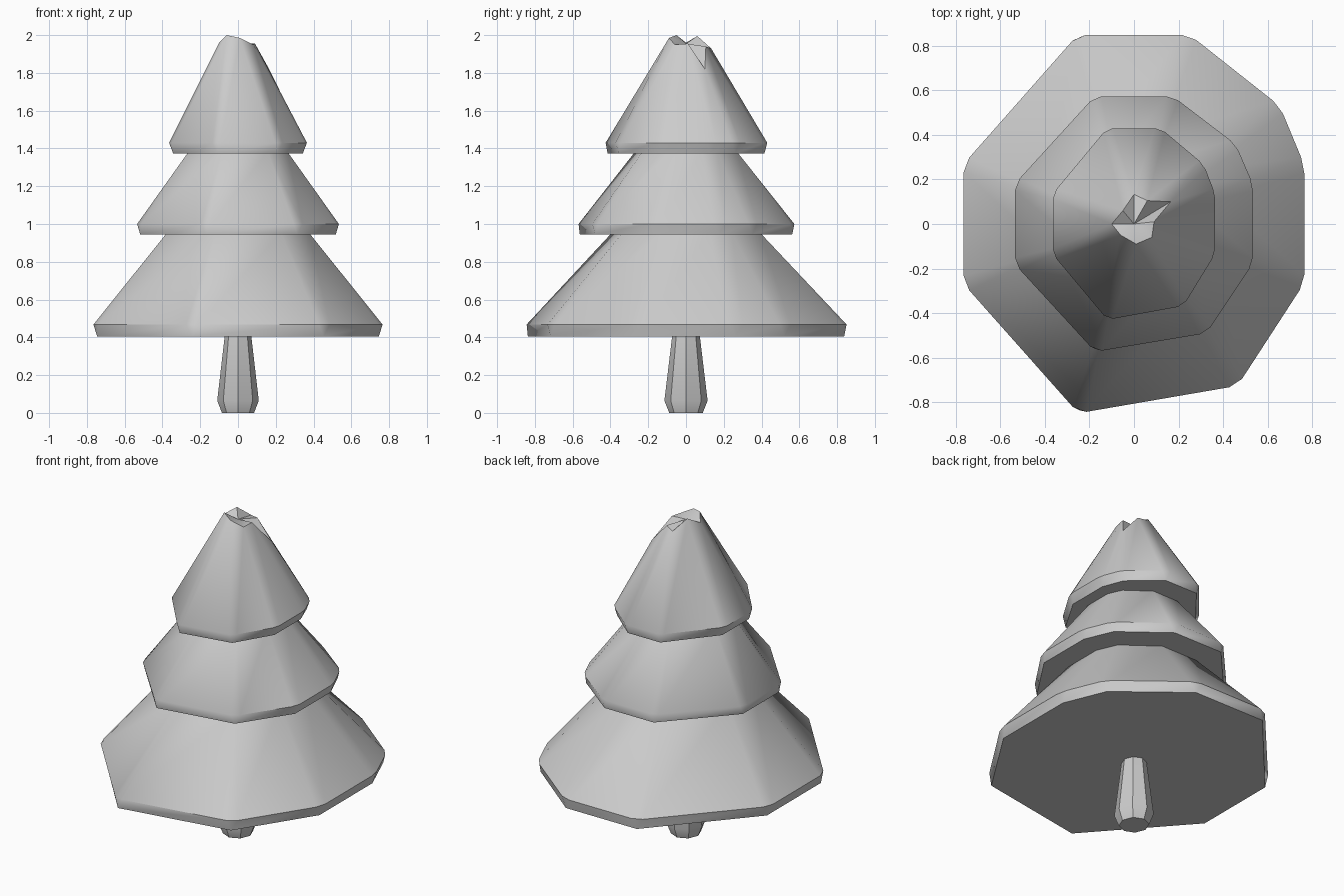
import bpy, bmesh
from math import sin, cos, pi, radians
from mathutils import Vector

if "Cube" in bpy.data.objects:
    bpy.data.objects.remove(bpy.data.objects["Cube"])

# Irregular nine-sided foliage outline (lowest tier, counter-clockwise)
CORNERS = [(.655, .53), (.25, .85), (-.253, .85), (-.765, .27), (-.765, -.27),
           (-.25, -.85), (.465, -.727), (.765, -.265), (.765, .265)]
# Broken tip, matching the corner order
TIP = [(.165, .1, 1.82), (.06, .105, 1.94), (0, .133, 1.93), (-.05, .06, 1.995),
       (-.1, 0, 1.96), (-.06, -.05, 2.0), (.01, -.09, 1.985), (.08, -.06, 1.95),
       (.09, .01, 1.955)]


def finish(bm, name, angle):
    bmesh.ops.recalc_face_normals(bm, faces=bm.faces)
    mesh = bpy.data.meshes.new(name)
    bm.to_mesh(mesh)
    bm.free()
    for p in mesh.polygons:
        p.use_smooth = True
    mesh.set_sharp_from_angle(angle=radians(angle))
    obj = bpy.data.objects.new(name, mesh)
    bpy.context.collection.objects.link(obj)
    return obj


def ring(sx, sy, z):
    return [Vector((x * sx, y * sy, z)) for x, y in CORNERS]


def foliage(name, sx, sy, z0, z1, under, top, peak):
    """Tier with an inset underside, chipped rim corners and a sloping skirt."""
    bm = bmesh.new()
    n = len(CORNERS)
    rim = ring(sx, sy, z1)
    low = [bm.verts.new(v) for v in ring(sx * under[0], sy * under[1], z0)]
    up = [bm.verts.new(v) for v in top]
    cut = 0.037 * (0.4 + 0.6 * sx)
    before, after = [], []
    for i, c in enumerate(rim):
        before.append(bm.verts.new(c + (rim[i - 1] - c).normalized() * cut))
        after.append(bm.verts.new(c + (rim[(i + 1) % n] - c).normalized() * cut))
    centre = bm.verts.new(peak)
    for i in range(n):
        j = (i + 1) % n
        bm.faces.new((low[i], after[i], before[i]))
        bm.faces.new((low[i], low[j], before[j], after[i]))
        bm.faces.new((before[i], after[i], up[i]))
        bm.faces.new((after[i], before[j], up[j], up[i]))
        bm.faces.new((up[i], up[j], centre))
    bm.faces.new(low[::-1])
    return finish(bm, name, 42)


# Three foliage tiers
foliage("lower_foliage", 1, 1, .405, .468, (.975, .985),
        ring(.49, .46, .955), (0, 0, .955))
foliage("middle_foliage", .698, .675, .945, 1.0, (.97, .98),
        ring(.34, .315, 1.385), (0, 0, 1.385))
foliage("upper_foliage", .477, .506, 1.373, 1.43, (.94, .965),
        [Vector(t) for t in TIP], (0, 0, 1.955))

# Tapered eight-sided trunk with a chamfered foot
bm = bmesh.new()
rings = [[bm.verts.new((r * cos(k * pi / 4), r * 1.04 * sin(k * pi / 4), z))
          for k in range(8)] for r, z in [(.085, 0), (.11, .065), (.07, .41)]]
for a, b in zip(rings, rings[1:]):
    for k in range(8):
        m = (k + 1) % 8
        bm.faces.new((a[k], a[m], b[m], b[k]))
bm.faces.new(rings[0][::-1])
bm.faces.new(rings[-1])
finish(bm, "trunk", 30)
